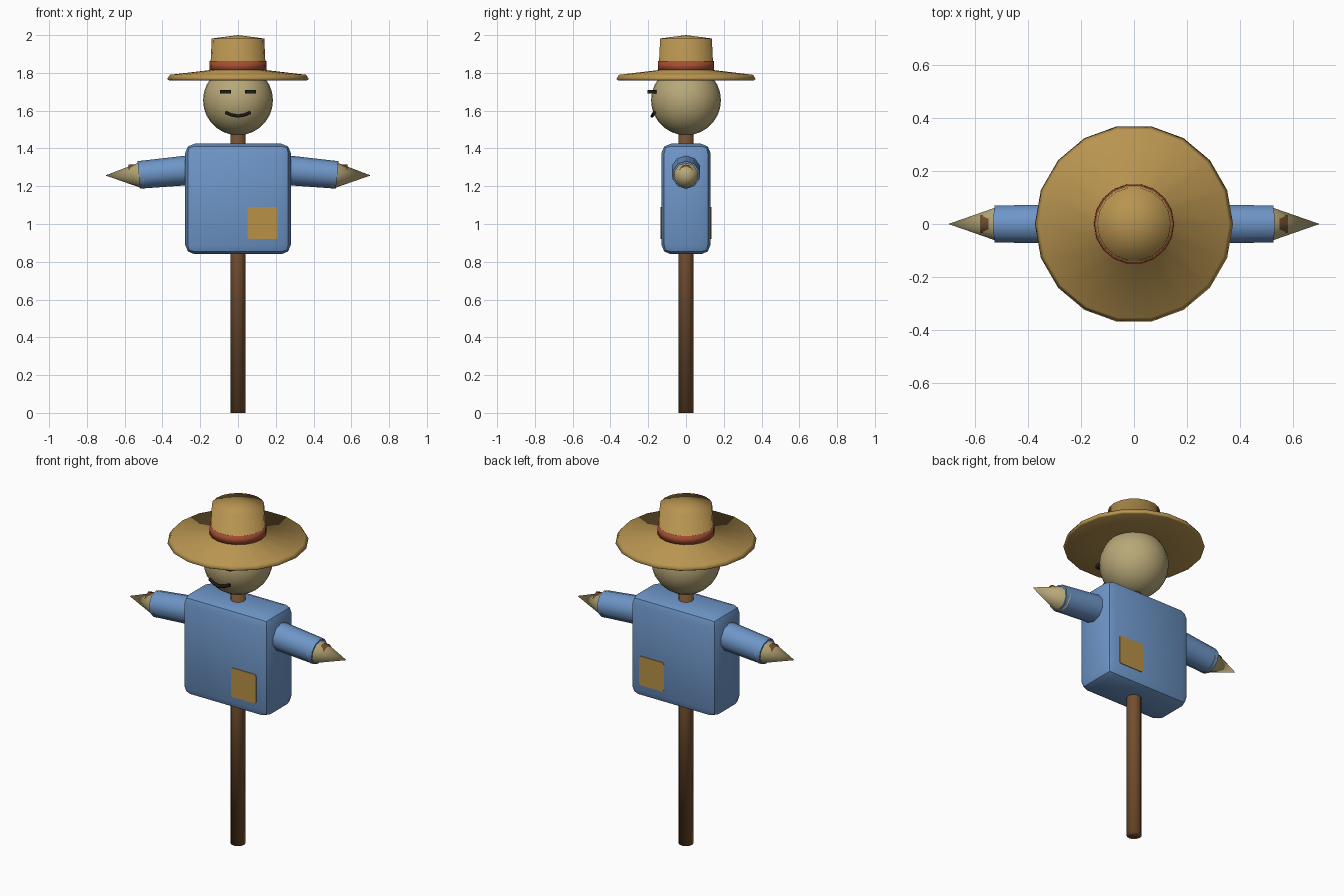
import bpy, bmesh, math
from mathutils import Vector

if "Cube" in bpy.data.objects:
    bpy.data.objects.remove(bpy.data.objects["Cube"])


def material(name, rgb):
    m = bpy.data.materials.new(name)
    m.diffuse_color = (*rgb, 1)
    m.use_nodes = True
    m.node_tree.nodes["Principled BSDF"].inputs["Base Color"].default_value = m.diffuse_color
    return m


BLUE = material("blue_cloth", (0.156, 0.305, 0.578))
HAT = material("hat_straw", (0.479, 0.296, 0.080))
SACK = material("pale_straw", (0.479, 0.392, 0.188))
WOOD = material("brown_wood", (0.171, 0.076, 0.027))
RED = material("red_band", (0.376, 0.076, 0.032))
DARK = material("dark_face", (0.013, 0.011, 0.009))
PATCH = material("ochre_patch", (0.479, 0.283, 0.061))


def finish(name, bm, mat, angle=180):
    """Turn a bmesh into a named object; angle 180 is fully smooth."""
    bmesh.ops.recalc_face_normals(bm, faces=bm.faces)
    mesh = bpy.data.meshes.new(name)
    bm.to_mesh(mesh)
    bm.free()
    mesh.materials.append(mat)
    ob = bpy.data.objects.new(name, mesh)
    bpy.context.collection.objects.link(ob)
    bpy.context.view_layer.objects.active = ob
    bpy.ops.object.select_all(action='DESELECT')
    ob.select_set(True)
    if angle >= 180:
        bpy.ops.object.shade_smooth()
    else:
        bpy.ops.object.shade_smooth_by_angle(angle=math.radians(angle))
    return ob


def rod(name, a, b, r1, r2, sides, mat, angle=180):
    """Cylinder or cone from point a to point b."""
    a, b = Vector(a), Vector(b)
    bm = bmesh.new()
    bmesh.ops.create_cone(bm, cap_ends=True, segments=sides, radius1=r1,
                          radius2=r2, depth=(b - a).length)
    bm.transform((b - a).to_track_quat('Z', 'Y').to_matrix().to_4x4())
    bmesh.ops.translate(bm, vec=(a + b) / 2, verts=bm.verts)
    return finish(name, bm, mat, angle)


def box(name, centre, size, mat, bevel=0, segments=2, axis=None):
    """Box with all edges, or only those along one axis, bevelled."""
    bm = bmesh.new()
    bmesh.ops.create_cube(bm, size=1)
    bmesh.ops.scale(bm, vec=size, verts=bm.verts)
    bmesh.ops.translate(bm, vec=centre, verts=bm.verts)
    if bevel:
        edges = [e for e in bm.edges if axis is None or
                 abs((e.verts[0].co - e.verts[1].co)[axis]) > 1e-4]
        bmesh.ops.bevel(bm, geom=edges, offset=bevel, segments=segments,
                        profile=0.5, affect='EDGES')
    return finish(name, bm, mat, 30)


def lathe(name, profile, sides, mat, closed=False):
    """Spin an (r, z) profile around z."""
    bm = bmesh.new()
    verts = [bm.verts.new((r, 0, z)) for r, z in profile]
    pairs = list(zip(verts, verts[1:]))
    if closed:
        pairs.append((verts[-1], verts[0]))
    edges = [bm.edges.new(p) for p in pairs]
    bmesh.ops.spin(bm, geom=verts + edges, cent=(0, 0, 0), axis=(0, 0, 1),
                   angle=2 * math.pi, steps=sides)
    bmesh.ops.remove_doubles(bm, verts=bm.verts, dist=1e-4)
    return finish(name, bm, mat)


# Wooden frame
rod("pole", (0, 0, 0), (0, 0, 1.55), 0.04, 0.04, 12, WOOD)
rod("crossbar", (-0.58, 0, 1.28), (0.58, 0, 1.28), 0.035, 0.035, 10, WOOD)

# Shirt with a patch on front and back
box("torso", (0, 0, 1.1325), (0.56, 0.26, 0.585), BLUE, 0.05)
for side, y in (("front", -0.13), ("back", 0.13)):
    box(side + "_patch", (0.13, y, 1.005), (0.16, 0.008, 0.17), PATCH,
        0.012, 2, axis=1)

# Sleeves and straw hands
for side, s in (("left", -1), ("right", 1)):
    rod(side + "_sleeve", (s * 0.2, 0, 1.29), (s * 0.525, 0, 1.26),
        0.08, 0.073, 10, BLUE, 40)
    rod(side + "_hand", (s * 0.5, 0, 1.26), (s * 0.702, 0, 1.257),
        0.074, 0, 10, SACK, 50)

# Head
bm = bmesh.new()
bmesh.ops.create_uvsphere(bm, u_segments=24, v_segments=14, radius=0.185)
bmesh.ops.translate(bm, vec=(0, 0, 1.655), verts=bm.verts)
finish("head", bm, SACK)

# Eyes
for side, s in (("left", -1), ("right", 1)):
    box(side + "_eye", (s * 0.066, -0.18, 1.70), (0.058, 0.05, 0.02), DARK)

# Smiling mouth
path = [(-0.065, -0.168, 1.59), (-0.035, -0.176, 1.577), (0, -0.18, 1.571),
        (0.035, -0.176, 1.577), (0.065, -0.168, 1.59)]
curve = bpy.data.curves.new("mouth", 'CURVE')
curve.dimensions = '3D'
curve.bevel_depth = 0.009
curve.bevel_resolution = 1
curve.use_fill_caps = True
spline = curve.splines.new('POLY')
spline.points.add(len(path) - 1)
for p, co in zip(spline.points, path):
    p.co = (*co, 1)
curve.materials.append(DARK)
bpy.context.collection.objects.link(bpy.data.objects.new("mouth", curve))

# Hat: underside, rim, brim and crown in one profile
lathe("hat", [(0, 1.775), (0.15, 1.775), (0.365, 1.761), (0.375, 1.767),
              (0.36, 1.79), (0.147, 1.815), (0.139, 1.982), (0, 2.0)],
      18, HAT)
lathe("hat_band", [(0.14, 1.812), (0.152, 1.812), (0.15, 1.862),
                   (0.14, 1.862)], 18, RED, closed=True)
